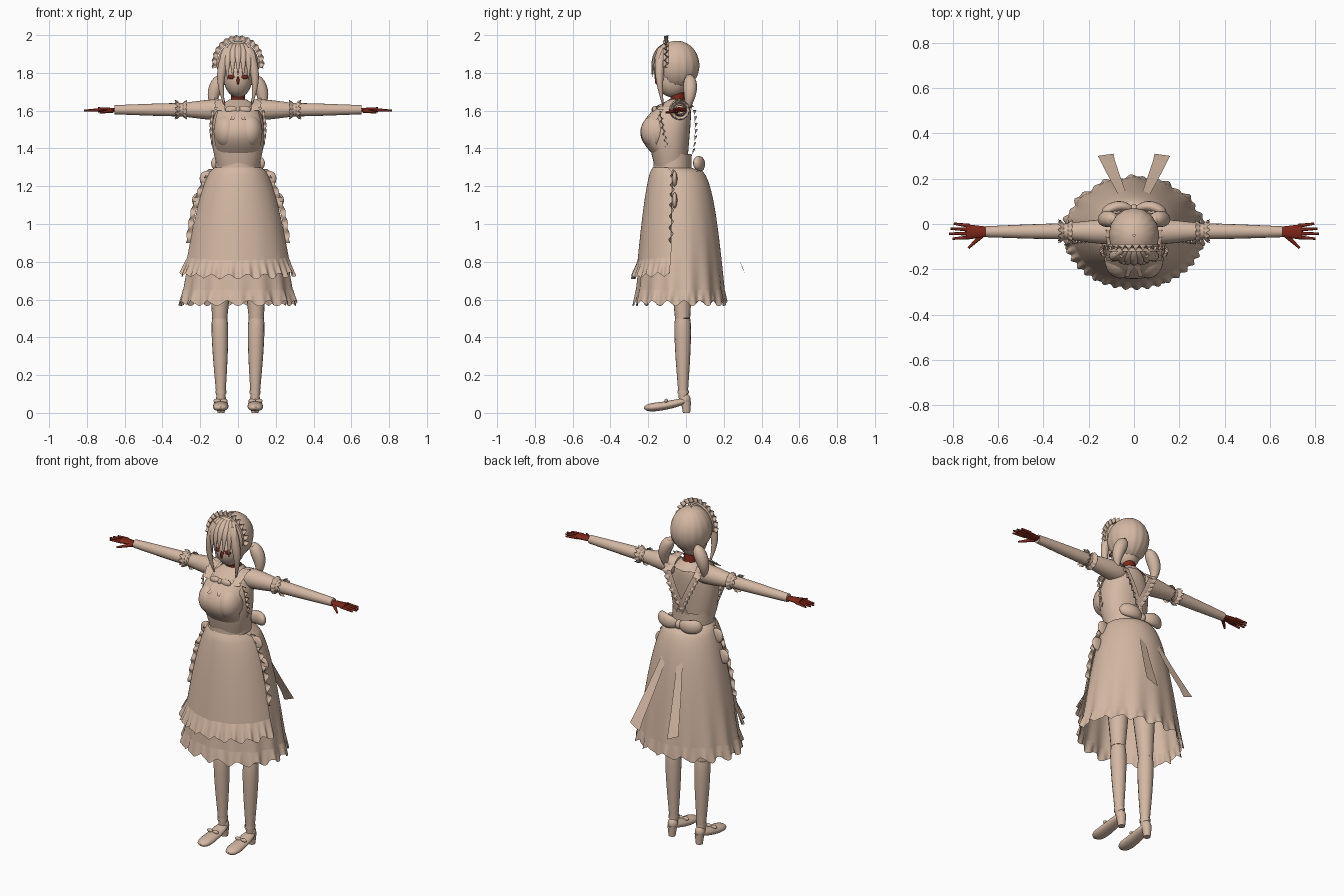
import bpy, bmesh
from math import sin, cos, pi, sqrt, radians, copysign
from mathutils import Vector

cube = bpy.data.objects.get("Cube")
if cube:
    bpy.data.objects.remove(cube)

WAIST, HEM, ARM = 1.3, .58, 1.605
X, Y, Z = Vector((1, 0, 0)), Vector((0, 1, 0)), Vector((0, 0, 1))


def material(name, color):
    mat = bpy.data.materials.new(name)
    mat.use_nodes = True
    mat.diffuse_color = (*color, 1)
    mat.node_tree.nodes["Principled BSDF"].inputs["Base Color"].default_value = (*color, 1)
    return mat


beige = material("warm beige", (.66, .48, .37))
red = material("dark red", (.21, .02, .01))


def finish(name, bm, mat):
    bmesh.ops.recalc_face_normals(bm, faces=bm.faces)
    for face in bm.faces:
        face.smooth = True
    mesh = bpy.data.meshes.new(name)
    bm.to_mesh(mesh)
    bm.free()
    mesh.set_sharp_from_angle(angle=radians(50))
    mesh.materials.append(mat)
    bpy.context.collection.objects.link(bpy.data.objects.new(name, mesh))


def skin(name, rows, mat=beige, closed=False, caps=False, keep=None):
    """Stretch a surface over rows of points; keep() may leave an opening."""
    bm = bmesh.new()
    verts = [[bm.verts.new(point) for point in row] for row in rows]
    count = len(rows[0])
    for upper, lower in zip(verts, verts[1:]):
        for j in range(count if closed else count - 1):
            k = (j + 1) % count
            corners = (upper[j], upper[k], lower[k], lower[j])
            if keep is None or keep(sum((v.co for v in corners), Vector()) / 4):
                bm.faces.new(corners)
    if caps:
        bm.faces.new(verts[0])
        bm.faces.new(verts[-1])
    finish(name, bm, mat)


def ball(name, center, size, mat=beige):
    bm = bmesh.new()
    bmesh.ops.create_uvsphere(bm, u_segments=24, v_segments=16, radius=1)
    for v in bm.verts:
        v.co = Vector(a * b + c for a, b, c in zip(v.co, size, center))
    finish(name, bm, mat)


def steps(start, end, count):
    return [start + (end - start) * i / count for i in range(count + 1)]


def arch(start, end, bend=Vector(), count=40):
    """Path between two points, pushed out in its middle."""
    return [start.lerp(end, t) + bend * sin(pi * t) for t in steps(0, 1, count)]


def arc(center, right, up, reach=pi, count=96):
    return [center + right * sin(a) + up * cos(a) for a in steps(-reach, reach, count)]


def limb(name, start, end, r_start, r_end, bulge=0, bend=Vector(), flat=1, thin=Y,
         rounded=False, mat=beige, sides=16):
    """Tapered, bent tube, squashed along the thin direction."""
    path, rows = arch(start, end, bend, count=16), []
    for i, point in enumerate(path):
        t = i / 16
        along = path[min(i + 1, 16)] - path[max(i - 1, 0)]
        wide = thin.cross(along).normalized()
        deep = along.cross(wide).normalized() * flat
        r = r_start + (r_end - r_start) * t + bulge * sin(pi * t ** .6)
        if rounded:
            r *= sqrt(1.05 - (2 * t - 1) ** 4)
        rows.append([point + (wide * cos(a) + deep * sin(a)) * r for a in steps(0, 2 * pi, sides)[:-1]])
    skin(name, rows, mat, closed=True, caps=True)


def shell(name, levels, ring, sides=48, span=360, square=1, fold=None, keep=None):
    """Level rings; ring(z) gives half width, front y and back y. Angle 0 is the front."""
    rows = []
    for i, z in enumerate(levels):
        half, front, back = ring(z)
        row = []
        for a in steps(-radians(span) / 2, radians(span) / 2, sides):
            grow, lift = fold(a, i / (len(levels) - 1)) if fold else (1, 0)
            across, ahead = (copysign(abs(f) ** square, f) * grow for f in (sin(a), cos(a)))
            row.append(Vector((across * half, (front + back) / 2 - ahead * (back - front) / 2, z + lift)))
        rows.append(row[:-1] if span == 360 else row)
    skin(name, rows, closed=span == 360, keep=keep)


def ribbon(name, path, half):
    skin(name, [[p - half, p + half] for p in path])


def frill(name, path, out, wave, waves):
    """Ruffled strip growing out from a path."""
    rows = []
    for i, p in enumerate(path):
        w = sin(2 * pi * waves * i / (len(path) - 1))
        grow = out(p) if callable(out) else out
        rows.append([p, p + (grow + wave * w) / 2, p + grow * (1 + w / 8) + wave * w])
    skin(name, rows)


# Dress profiles
def skirt_ring(z):
    t = max(0, (WAIST - z) / (WAIST - HEM))
    f = t ** .57
    return .115 + .185 * f, -.165 - .1 * f, .02 + .185 * t ** .28


def flared(top, inflate, slope):
    def ring(z):
        half, front, back = skirt_ring(z)
        extra = inflate + max(0, top - z) * slope
        return half + extra, front - extra, back + extra / 2
    return ring


def bodice_ring(z):
    t = (z - WAIST) / .36
    chest, close = .03 * sin(pi * t), t ** 10
    return (.11 + chest) * (1 - .6 * close), -(.165 + chest) * (1 - close / 2), (.005 + .03 * t) * (1 - close)


def bib_ring(z):
    swell = sin(pi * (z - 1.36) / .25)
    return .112 + .024 * swell, -.168 - .074 * swell, .01


def collar_ring(z):
    t = (1.66 - z) / .04
    return .045 + .06 * t, -.085 - .08 * t, .005 + .035 * t


def hair_ring(z):
    r = sqrt(max(0, 1 - ((z - 1.84) / .13) ** 2))
    return .11 * r, -.05 - .12 * r, -.05 + .12 * r


def pleats(a, t):
    return 1 + .025 * t ** 3 * cos(14 * a), 0


def hem_folds(a, t):
    return 1 + .025 * cos(14 * a) + .02 * t * sin(34 * a), -.014 * t * cos(17 * a)


def apron_folds(a, t):
    return pleats(a, t / 2)[0], .02 * t * (1 - cos(a))


def apron_hem_folds(a, t):
    return 1 + .025 * t * sin(40 * a), .02 * (1 - cos(a)) - .012 * t * cos(20 * a)


# Dress and apron
shell("bodice", steps(WAIST, 1.66, 24), bodice_ring, square=.9)
shell("apron_bib", steps(1.36, 1.61, 14), bib_ring, span=135, square=.85)
shell("waistband", steps(1.29, 1.37, 4), lambda z: (.118, -.171, .03))
shell("skirt", steps(WAIST, .64, 32), skirt_ring, sides=112, fold=pleats)
shell("skirt_frill", steps(.65, HEM, 4), flared(.65, .002, .1), sides=204, fold=hem_folds)
shell("apron", steps(WAIST, .79, 24), flared(HEM, .01, 0), sides=80, span=156, fold=apron_folds)
shell("apron_frill", steps(.81, .72, 5), flared(.81, .01, .25), sides=160, span=156, fold=apron_hem_folds)
shell("collar", steps(1.66, 1.62, 4), collar_ring, sides=96, fold=lambda a, t: (1 + t * sin(22 * a) / 40, 0))

# Head
limb("neck", Vector((0, -.04, 1.6)), Vector((0, -.05, 1.73)), .04, .036, mat=red)
ball("face", (0, -.07, 1.77), (.075, .086, .1))
ball("nose", (0, -.155, 1.76), (.007, .01, .022), red)
shell("hair_cap", [1.84 + .1299 * cos(a) for a in steps(0, pi, 24)], hair_ring, sides=96,
      fold=lambda a, t: (1 + t * cos(16 * a) / 60, 0),
      keep=lambda c: c.y > -.09 or c.z > 1.85 or abs(c.x) > .078)
for i in range(-3, 4):
    x, y = i * .025, -.18 + i * i * .004
    limb(f"bang_{i + 4}", Vector((x / 2, -.11, 1.95)), Vector((x * 1.1, y, 1.79 - abs(x) / 2)),
         .012, .002, bulge=.012, bend=Vector((x / 4, -.02, .02)), flat=.6)

# Ruffled headband
crown = Vector((0, -.105, 1.85))
band = arc(crown, X * .112, Z * .122, reach=1.75, count=120)
ribbon("headband", band, Y * .016)
frill("headband_frill", band, lambda p: (p - crown).normalized() * .025, Y * .012, 15)

# Centre knots
ball("bow_knot", (0, .065, 1.31), (.022, .022, .026))
ball("collar_knot", (0, -.168, ARM), (.013, .015, .016))

for side, s in (("left", 1), ("right", -1)):
    def at(x, y, z):
        return Vector((s * x, y, z))

    # Chest and apron ruffles
    ball(f"{side}_bust", at(.062, -.155, 1.49), (.068, .085, .09))
    frill(f"{side}_apron_ruffle", arch(at(.13, -.07, 1.29), at(.25, -.08, .9), at(.02, 0, .02), 80),
          at(.026, 0, 0), Y * .012, 7)
    for name, x, z in (("upper", .165, 1.24), ("lower", .205, 1.125)):
        ball(f"{side}_{name}_hip_ruffle", at(x, -.06, z), (.038, .014, .042))
    frill(f"{side}_armhole_frill", arch(at(.125, -.14, 1.6), at(.12, -.1, 1.4), at(.012, 0, 0)),
          at(.016, 0, 0), Y * .01, 6)

    # Straps over the shoulders, crossing behind
    nape = at(.085, .04, 1.6)
    for name, path in (("front", arch(at(.085, -.165, 1.6), nape, Z * .06)),
                       ("back", arch(nape, at(-.03, .03, 1.36), Y * .012, 80))):
        ribbon(f"{side}_{name}_strap", path, X * .014)
        frill(f"{side}_{name}_strap_frill", [p + at(.012, 0, 0) for p in path],
              at(.025, .006, .004), (Y + Z) * .007, 7)

    # Sleeve, cuff and arm
    shoulder = at(.07, -.035, ARM)
    limb(f"{side}_puff_sleeve", shoulder, at(.29, -.032, ARM), .05, .036, bulge=.008, sides=24)
    limb(f"{side}_forearm", at(.26, -.032, ARM), at(.655, -.034, ARM), .034, .024, bulge=.003)
    for name, way in (("inner", -1), ("outer", 1)):
        middle = at(.3 + way * .008, -.032, ARM)
        frill(f"{side}_{name}_cuff_frill", arc(middle, Y * .036, Z * .036),
              lambda p: (p - middle).normalized() * .014 + at(way * .02, 0, 0), at(.005, 0, 0), 12)

    # Hand
    limb(f"{side}_palm", at(.645, -.034, ARM), at(.74, -.035, ARM), .022, .034, flat=.4, thin=Z, mat=red)
    for i, finger in enumerate(("little", "ring", "middle", "index")):
        y = -.008 - i * .017
        limb(f"{side}_{finger}_finger", at(.725, y, ARM), at(.82 - abs(i - 1.7) * .015, y * 1.3 + .012, 1.6),
             .009, .005, mat=red, sides=8)
    limb(f"{side}_thumb", at(.665, -.045, 1.6), at(.73, -.106, 1.59), .012, .005, mat=red, sides=8)

    # Leg
    knee = at(.097, -.018, .5)
    limb(f"{side}_thigh", at(.085, -.03, 1), knee, .08, .04)
    limb(f"{side}_calf", knee, at(.09, -.015, .05), .04, .021, bulge=.008)

    # Shoe
    ball(f"{side}_heel_cup", at(.09, -.005, .07), (.028, .029, .035))
    limb(f"{side}_shoe", at(.09, .015, .07), at(.093, -.222, .026), .034, .044, bend=Z * -.008,
         flat=.55, thin=Z, rounded=True)
    limb(f"{side}_heel", at(.09, 0, .06), at(.09, .003, 0), .027, .019)
    ribbon(f"{side}_ankle_strap", arc(at(.09, -.015, .11), X * .028, Y * .031, count=24), Z * .008)
    for name, way in (("inner", -1), ("outer", 1)):
        ball(f"{side}_{name}_shoe_bow", at(.093 + way * .018, -.105, .064), (.019, .009, .011))

    # Back bow with a long tail
    limb(f"{side}_bow_loop", at(0, .06, 1.31), at(.14, .045, 1.325), .015, .04, bulge=.012,
         bend=Y * .025, flat=.6, rounded=True)
    tail = arch(at(.02, .065, WAIST), at(.125, .3, .77), Vector((0, -.005, -.01)), 16)
    rows = [[p - at(.012 + i * .0014, 0, 0), p + at(.012 + i * .0014, 0, 0)] for i, p in enumerate(tail)]
    rows[-1][0] += Y * .01 - Z * .03
    skin(f"{side}_bow_tail", rows)

    # Hair and eye
    limb(f"{side}_bunch", at(.085, .02, 1.78), at(.115, 0, 1.58), .016, .003, bulge=.024, bend=at(.03, .01, 0))
    ball(f"{side}_hair_tie", at(.092, .02, 1.775), (.016, .022, .016))
    limb(f"{side}_side_lock", at(.05, -.13, 1.93), at(.07, -.12, 1.62), .018, .002, bulge=.012,
         bend=at(.03, -.015, 0))
    ball(f"{side}_eye", at(.034, -.146, 1.778), (.021, .009, .011), red)

    # Collar bow
    ball(f"{side}_collar_bow", at(.034, -.165, ARM), (.034, .014, .02))
    ribbon(f"{side}_collar_ribbon", arch(at(.01, -.175, 1.6), at(.032, -.232, 1.55), count=4), X * .01)
